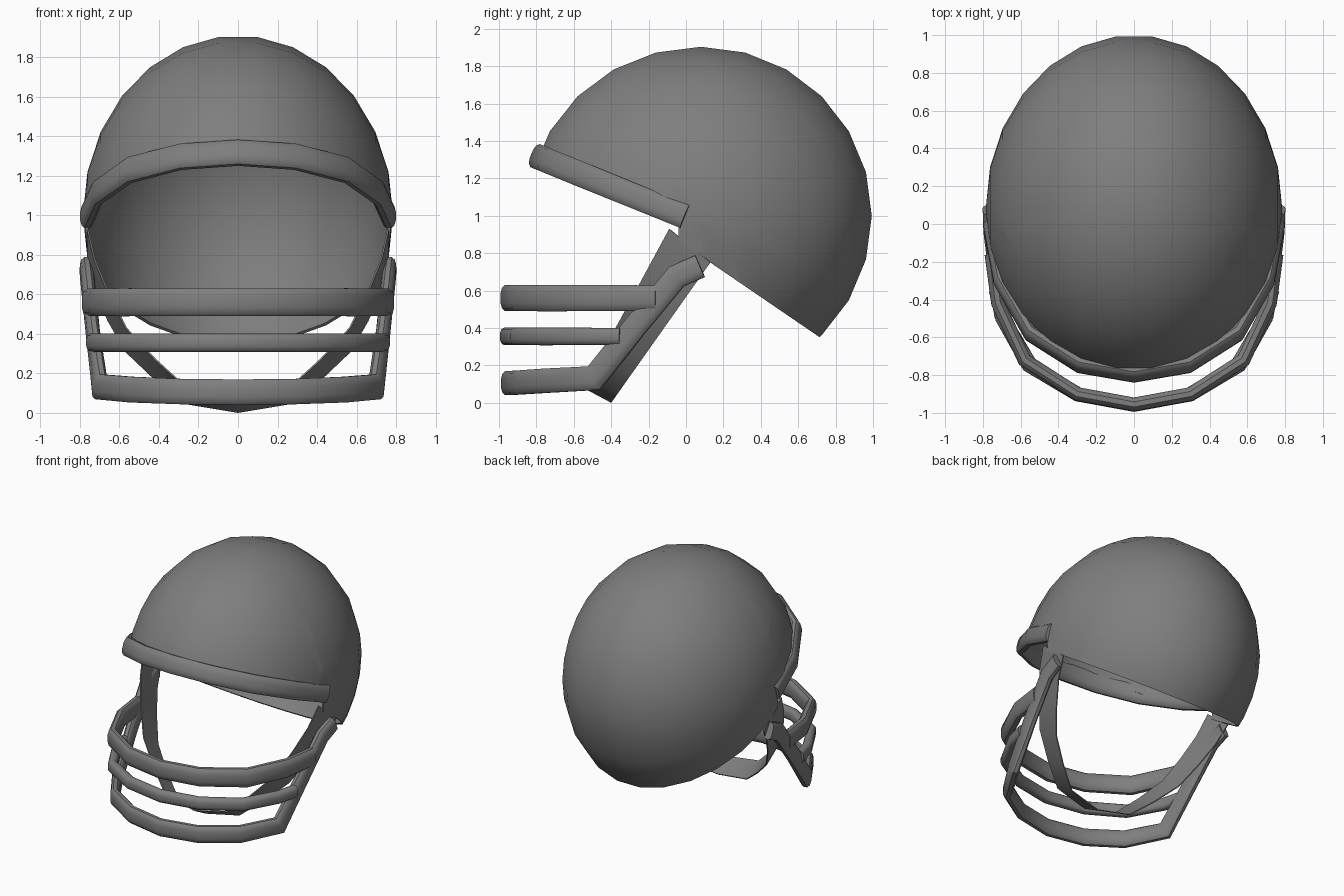
import bpy
import bmesh
from math import cos, sin, pi, radians, copysign
from mathutils import Vector, Matrix

if "Cube" in bpy.data.objects:
    bpy.data.objects.remove(bpy.data.objects["Cube"])

GREY = (0.21, 0.21, 0.21, 1)
grey = bpy.data.materials.new("dark_grey")
grey.use_nodes = True
grey.diffuse_color = GREY
grey.node_tree.nodes["Principled BSDF"].inputs["Base Color"].default_value = GREY


def finish(bm, name, thickness=0, angle=40):
    """Turn a bmesh into a shaded object, with optional wall thickness."""
    bmesh.ops.recalc_face_normals(bm, faces=bm.faces)
    mesh = bpy.data.meshes.new(name)
    bm.to_mesh(mesh)
    bm.free()
    mesh.materials.append(grey)
    obj = bpy.data.objects.new(name, mesh)
    bpy.context.collection.objects.link(obj)
    bpy.ops.object.select_all(action="DESELECT")
    obj.select_set(True)
    bpy.context.view_layer.objects.active = obj
    if thickness:
        wall = obj.modifiers.new("wall", "SOLIDIFY")
        wall.thickness = thickness
        wall.offset = -1
        bpy.ops.object.modifier_apply(modifier="wall")
    bpy.ops.object.shade_smooth_by_angle(angle=radians(angle))
    return obj


def mirrored(half):
    """Extend a path that starts on the centre line to both sides."""
    return [Vector((-x, y, z)) for x, y, z in half[:0:-1]] + [Vector(p) for p in half]


def bar(name, half, width, height, normal=(0, 0, 1), sides=12):
    """Sweep a rounded-box section along a symmetric path."""
    path = mirrored(half)
    normal = Vector(normal).normalized()
    bm = bmesh.new()
    rings = []
    for i, p in enumerate(path):
        before = (p - path[max(i - 1, 0)]).normalized()
        after = (path[min(i + 1, len(path) - 1)] - p).normalized()
        tangent = (before + after).normalized()
        miter = 1 / max(tangent.dot(after), tangent.dot(before), 0.5)
        out = tangent.cross(normal).normalized()
        up = out.cross(tangent)
        ring = []
        for k in range(sides):
            a = 2 * pi * (k + 0.5) / sides
            c, s = (copysign(abs(v) ** 0.75, v) for v in (cos(a), sin(a)))
            ring.append(bm.verts.new(p + (out * c * width + up * s * height) * miter))
        rings.append(ring)
    for a, b in zip(rings, rings[1:]):
        for k in range(sides):
            n = (k + 1) % sides
            bm.faces.new((a[k], a[n], b[n], b[k]))
    bm.faces.new(rings[0])
    bm.faces.new(rings[-1])
    return finish(bm, name)


# Shell: ellipsoid trimmed along the brow, the ear opening and the neck
BROW_POINT, BROW_NORMAL = Vector((0, 0, 0.99)), Vector((0, 0.4, 1))
NECK_POINT, NECK_NORMAL = Vector((0, 0.73, 0.34)), Vector((0, 0.683, 1))
EAR_Y = -0.04
bm = bmesh.new()
bmesh.ops.create_uvsphere(bm, u_segments=24, v_segments=13, radius=1,
                          matrix=Matrix.Rotation(pi / 2, 4, "Y"))
for v in bm.verts:
    depth = 0.92 if v.co.y > 0 else 0.94
    v.co = (v.co.x * 0.785, v.co.y * depth + 0.08, v.co.z * 0.91 + 1)
for point, normal in ((BROW_POINT, BROW_NORMAL), (NECK_POINT, NECK_NORMAL),
                      (Vector((0, EAR_Y, 0)), Vector((0, 1, 0)))):
    bmesh.ops.bisect_plane(bm, geom=bm.verts[:] + bm.edges[:] + bm.faces[:],
                           plane_co=point, plane_no=normal)
cut = []
for f in bm.faces:
    c = f.calc_center_median()
    below_brow = (c - BROW_POINT).dot(BROW_NORMAL) < 0
    below_neck = (c - NECK_POINT).dot(NECK_NORMAL) < 0
    if below_neck or (c.y < EAR_Y and below_brow):
        cut.append(f)
bmesh.ops.delete(bm, geom=cut, context="FACES")
finish(bm, "helmet_shell", thickness=0.015, angle=45)

# Chin strap: flat band looping under the chin, given as (x, fraction downward)
FRONT_TOP, FRONT_LOW = Vector((0, -0.09, 0.93)), Vector((0, -0.55, 0.08))
BACK_TOP, BACK_LOW = Vector((0, 0.13, 0.75)), Vector((0, -0.4, 0))
loop = [(0, 1), (0.27, 0.94), (0.42, 0.78), (0.57, 0.59), (0.66, 0.38), (0.73, 0.18), (0.765, 0)]
loop = [(-x, t) for x, t in loop[:0:-1]] + loop
bm = bmesh.new()
edges = []
for x, t in loop:
    side = Vector((x, 0, 0))
    edges.append((bm.verts.new(FRONT_TOP.lerp(FRONT_LOW, t) + side),
                  bm.verts.new(BACK_TOP.lerp(BACK_LOW, t) + side)))
for a, b in zip(edges, edges[1:]):
    bm.faces.new((a[0], a[1], b[1], b[0]))
finish(bm, "chin_strap", thickness=0.008)

# Brow pad: tilted bar around the front opening
brow = [(0, -0.795), (0.29, -0.745), (0.55, -0.58), (0.71, -0.3), (0.765, -0.005)]
bar("brow_pad", [(x, y, 0.993 - 0.407 * y) for x, y in brow],
    0.035, 0.067, normal=(0, 0.377, 0.926))

# Face guard: two cross bars and a lower bar that rises to the ears
upper = [(0, -0.955), (0.3, -0.9), (0.58, -0.72), (0.72, -0.42), (0.755, -0.16)]
bar("guard_upper_bar", [(x, y, 0.56) for x, y in upper], 0.037, 0.07)
middle = [(0, -0.96), (0.3, -0.905), (0.56, -0.75), (0.7, -0.5), (0.735, -0.35)]
bar("guard_middle_bar", [(x, y, 0.355) for x, y in middle], 0.035, 0.047)
bar("guard_lower_bar",
    [(0, -0.955, 0.105), (0.29, -0.9, 0.108), (0.54, -0.75, 0.118), (0.7, -0.49, 0.132),
     (0.735, -0.27, 0.41), (0.762, -0.05, 0.675), (0.768, 0.075, 0.73)],
    0.034, 0.065)
